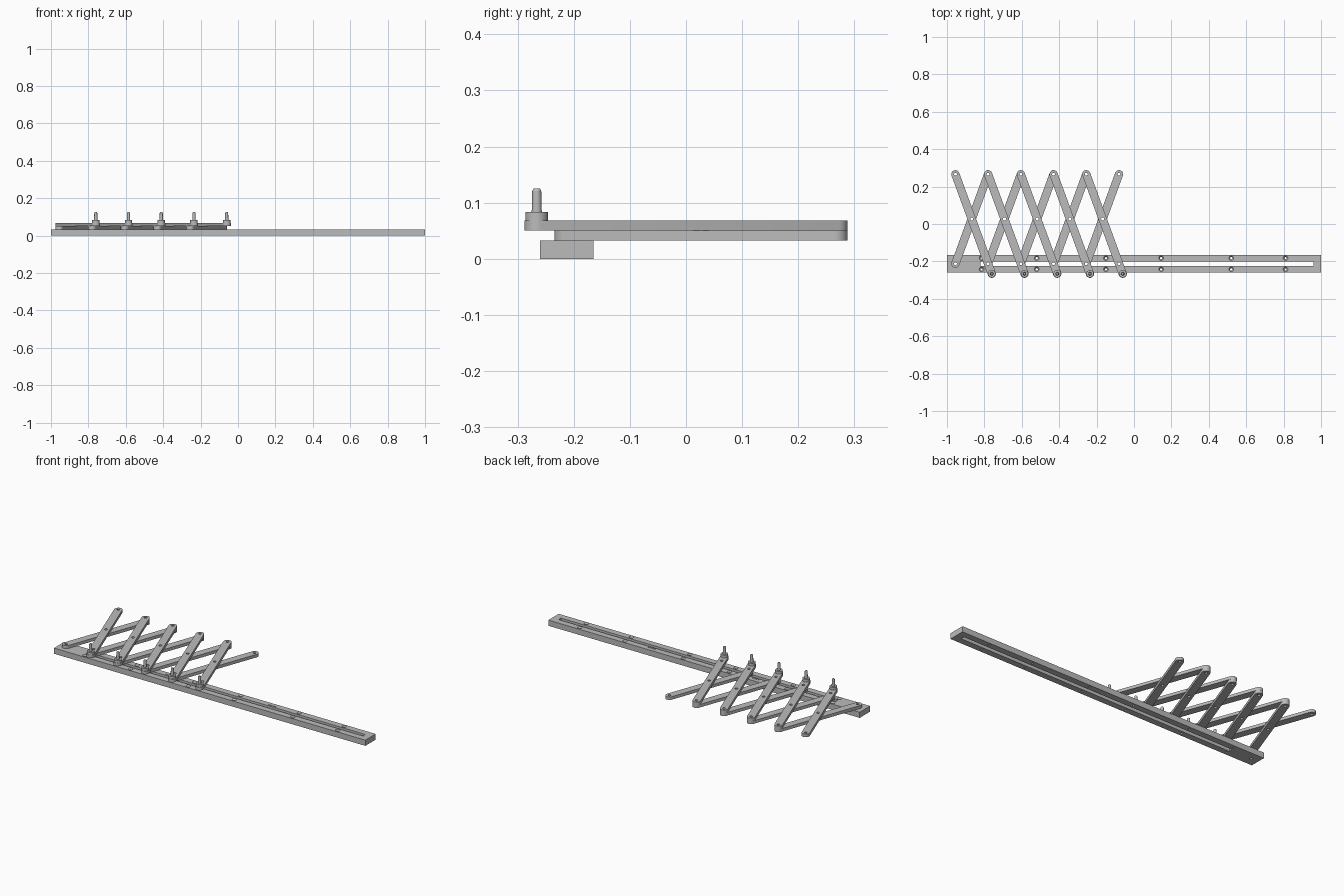
import bpy, bmesh, math
from mathutils import Vector, Matrix

cube = bpy.data.objects.get("Cube")
if cube:
    bpy.data.objects.remove(cube, do_unlink=True)

grey = bpy.data.materials.new("plain_grey")
grey.use_nodes = True
tone = (0.5, 0.5, 0.5, 1)
grey.diffuse_color = tone
grey.node_tree.nodes["Principled BSDF"].inputs["Base Color"].default_value = tone

RAIL_Y, RAIL_TOP = -0.2125, 0.033
BAR_T, BAR_R, HOLE_R = 0.0175, 0.022, 0.008
PITCH, START, TOP_Y, END_Y = 0.175, -0.955, 0.266, -0.266


def finish(name, bm, smooth=True):
    mesh = bpy.data.meshes.new(name)
    bmesh.ops.recalc_face_normals(bm, faces=bm.faces)
    bm.to_mesh(mesh)
    bm.free()
    mesh.materials.append(grey)
    ob = bpy.data.objects.new(name, mesh)
    bpy.context.collection.objects.link(ob)
    return ob


def smooth(ob):
    bpy.ops.object.select_all(action='DESELECT')
    ob.select_set(True)
    bpy.context.view_layer.objects.active = ob
    bpy.ops.object.shade_smooth_by_angle(angle=math.radians(30))


def box(bm, x0, x1, y0, y1, z0, z1):
    m = (Matrix.Translation(((x0 + x1) / 2, (y0 + y1) / 2, (z0 + z1) / 2))
         @ Matrix.Diagonal((x1 - x0, y1 - y0, z1 - z0, 1)))
    bmesh.ops.create_cube(bm, size=1, matrix=m)


def cone(bm, x, y, z0, z1, r0, r1, n=24):
    bmesh.ops.create_cone(bm, cap_ends=True, segments=n, radius1=r0, radius2=r1,
                          depth=z1 - z0, matrix=Matrix.Translation((x, y, (z0 + z1) / 2)))


def carve(ob, bm):
    cutter = finish(ob.name + "_cutter", bm)
    cutter.hide_render = True
    mod = ob.modifiers.new("holes", 'BOOLEAN')
    mod.operation, mod.solver, mod.object = 'DIFFERENCE', 'EXACT', cutter
    mod.use_self = True
    bpy.context.view_layer.objects.active = ob
    bpy.ops.object.modifier_apply(modifier=mod.name)
    bpy.data.objects.remove(cutter, do_unlink=True)
    smooth(ob)


# Flat link bar with round ends and pin holes
def link_bar(name, a, b, z, holes):
    a, b = Vector(a), Vector(b)
    ang = math.atan2(b.y - a.y, b.x - a.x)
    bm = bmesh.new()
    ring = []
    for centre, base in ((b, ang - math.pi / 2), (a, ang + math.pi / 2)):
        for i in range(13):
            t = base + math.pi * i / 12
            ring.append(bm.verts.new((centre.x + BAR_R * math.cos(t),
                                      centre.y + BAR_R * math.sin(t), z)))
    face = bm.faces.new(ring)
    ext = bmesh.ops.extrude_face_region(bm, geom=[face])
    bmesh.ops.translate(bm, vec=(0, 0, BAR_T),
                        verts=[v for v in ext["geom"] if isinstance(v, bmesh.types.BMVert)])
    ob = finish(name, bm)
    cut = bmesh.new()
    for x, y in holes:
        cone(cut, x, y, z - 0.01, z + BAR_T + 0.01, HOLE_R, HOLE_R)
    carve(ob, cut)


# Slotted rail with countersunk screw holes
bm = bmesh.new()
box(bm, -1, 1, RAIL_Y - 0.0475, RAIL_Y + 0.0475, 0, RAIL_TOP)
rail = finish("slotted_rail", bm)
cut = bmesh.new()
box(cut, -0.82, 0.96, RAIL_Y - 0.011, RAIL_Y + 0.011, -0.01, 0.05)
cone(cut, START, RAIL_Y, -0.01, 0.05, HOLE_R, HOLE_R)
for x in (-0.815, -0.52, -0.15, 0.145, 0.52, 0.81):
    for side in (-1, 1):
        y = RAIL_Y + side * 0.03
        cone(cut, x, y, -0.01, 0.05, 0.006, 0.006)
        cone(cut, x, y, RAIL_TOP - 0.007, RAIL_TOP + 0.001, 0.006, 0.0135)
for x in (-0.315, 0.355):
    box(cut, x - 0.025, x + 0.025, RAIL_Y + 0.021, RAIL_Y + 0.024, RAIL_TOP - 0.004, 0.05)
carve(rail, cut)

# Scissor linkage: lower and upper bars with an upright peg on each upper bar
mid_y = (TOP_Y + RAIL_Y) / 2
slope = PITCH / (TOP_Y - RAIL_Y)
for k in range(5):
    x0, x1 = START + k * PITCH, START + (k + 1) * PITCH
    mid = ((x0 + x1) / 2, mid_y)
    low_a, low_b = (x0, RAIL_Y), (x1, TOP_Y)
    link_bar(f"lower_bar_{k + 1}", low_a, low_b, RAIL_TOP, (low_a, mid, low_b))
    up_a, pivot = (x0, TOP_Y), (x1, RAIL_Y)
    end = (x1 + slope * (RAIL_Y - END_Y), END_Y)
    link_bar(f"upper_bar_{k + 1}", up_a, end, RAIL_TOP + BAR_T, (up_a, mid, pivot))

    bm = bmesh.new()
    z = RAIL_TOP + 2 * BAR_T
    cone(bm, *end, z, z + 0.015, 0.02, 0.02)
    cone(bm, *end, z + 0.015, 0.121, 0.009, 0.008)
    cone(bm, *end, 0.121, 0.125, 0.008, 0.006)
    smooth(finish(f"peg_{k + 1}", bm))
